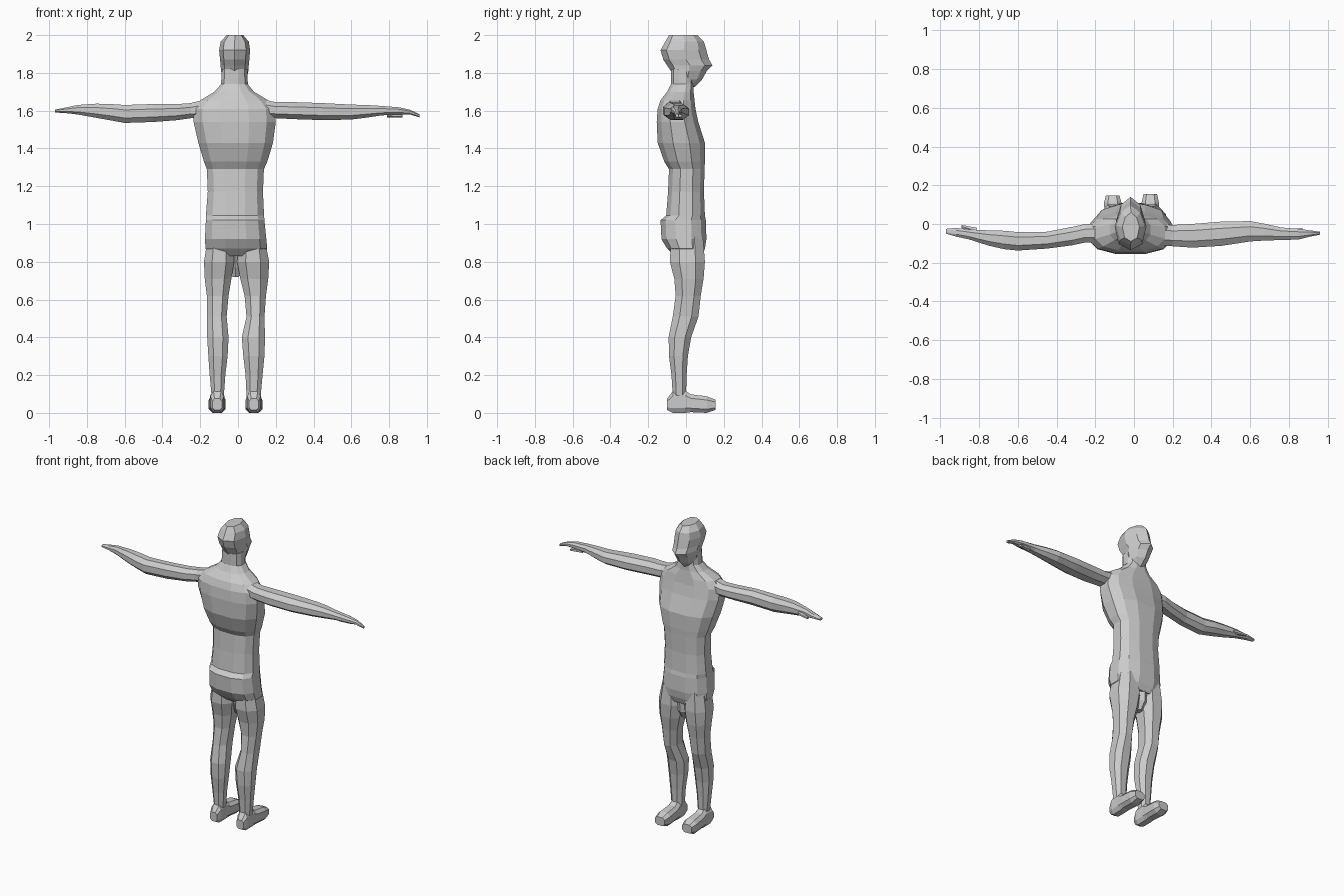
import bpy, bmesh, math

grey = bpy.data.materials.new("plain grey")
grey.diffuse_color = (0.6, 0.6, 0.6, 1)


def power(v, p):
    return math.copysign(abs(v) ** (2 / p), v)


def loft(name, axis, rings, n=10, p=2.5, p_front=None, offset=0.5):
    """Skin rings (t, a0, a1, b0, b1) placed along an axis, capped at both ends."""
    bm = bmesh.new()
    shape = []
    for i in range(n):
        ang = 2 * math.pi * (i + offset) / n
        c, s = math.cos(ang), math.sin(ang)
        q = p_front if (p_front and s > 0) else p
        shape.append((power(c, q), power(s, q)))
    mx = max(abs(u) for u, v in shape)
    my = max(abs(v) for u, v in shape)
    loops = []
    for t, a0, a1, b0, b1 in rings:
        loop = []
        for u, v in shape:
            a = (a0 + a1) / 2 + u / mx * (a1 - a0) / 2
            b = (b0 + b1) / 2 + v / my * (b1 - b0) / 2
            co = {"x": (t, a, b), "y": (a, t, b), "z": (a, b, t)}[axis]
            loop.append(bm.verts.new(co))
        loops.append(loop)
    for l0, l1 in zip(loops, loops[1:]):
        for i in range(n):
            j = (i + 1) % n
            bm.faces.new((l0[i], l0[j], l1[j], l1[i]))
    bm.faces.new(loops[0])
    bm.faces.new(loops[-1])
    bmesh.ops.recalc_face_normals(bm, faces=bm.faces)
    me = bpy.data.meshes.new(name)
    bm.to_mesh(me)
    bm.free()
    me.materials.append(grey)
    ob = bpy.data.objects.new(name, me)
    bpy.context.collection.objects.link(ob)
    return ob


# torso, from hips up through the shoulders to the neck
loft("torso", "z", [
    (0.83, -0.14, 0.12, -0.06, 0.085),
    (0.87, -0.172, 0.155, -0.10, 0.10),
    (0.92, -0.175, 0.15, -0.13, 0.108),
    (1.02, -0.17, 0.14, -0.135, 0.105),
    (1.045, -0.17, 0.138, -0.105, 0.10),
    (1.17, -0.16, 0.132, -0.095, 0.095),
    (1.29, -0.165, 0.137, -0.09, 0.098),
    (1.33, -0.18, 0.155, -0.115, 0.10),
    (1.43, -0.21, 0.185, -0.15, 0.10),
    (1.54, -0.235, 0.20, -0.155, 0.065),
    (1.61, -0.235, 0.195, -0.15, 0.05),
    (1.655, -0.20, 0.16, -0.135, 0.045),
    (1.70, -0.125, 0.085, -0.10, 0.04),
    (1.74, -0.09, 0.052, -0.08, 0.04),
    (1.82, -0.085, 0.05, -0.08, 0.04)], n=12)

# head with a pointed face ridge
loft("head", "z", [
    (1.725, -0.055, 0.02, -0.05, 0.045),
    (1.765, -0.08, 0.045, -0.07, 0.085),
    (1.81, -0.09, 0.055, -0.08, 0.11),
    (1.84, -0.092, 0.057, -0.10, 0.14),
    (1.87, -0.095, 0.06, -0.12, 0.122),
    (1.92, -0.10, 0.064, -0.135, 0.108),
    (1.965, -0.092, 0.057, -0.11, 0.095),
    (2.0, -0.06, 0.028, -0.09, 0.06)], n=8, p=2.3, p_front=1.7, offset=0)

# legs: inner and outer outlines differ a little on each side
leg_depth = [(0.93, -0.08, 0.09), (0.80, -0.085, 0.10), (0.71, -0.062, 0.093),
             (0.62, -0.055, 0.078), (0.51, -0.07, 0.066), (0.40, -0.092, 0.027),
             (0.30, -0.09, 0.01), (0.20, -0.077, 0.003), (0.09, -0.07, 0.0)]
left_x = [(-0.16, -0.03), (-0.18, -0.02), (-0.176, -0.035), (-0.165, -0.05),
          (-0.163, -0.06), (-0.163, -0.05), (-0.157, -0.055), (-0.15, -0.067),
          (-0.14, -0.075)]
right_x = [(0.01, 0.14), (-0.005, 0.165), (0.012, 0.16), (0.035, 0.148),
           (0.045, 0.14), (0.02, 0.143), (0.028, 0.14), (0.04, 0.13),
           (0.045, 0.12)]
for side, widths in (("left", left_x), ("right", right_x)):
    loft(side + "_leg", "z", [(z, x0, x1, y0, y1) for (z, y0, y1), (x0, x1)
                              in zip(leg_depth, widths)], n=8, p=2.3)

# small groin bridge between the thighs
loft("groin", "z", [(0.72, -0.03, 0.005, 0.0, 0.05), (0.77, -0.05, 0.02, -0.02, 0.085),
                    (0.88, -0.06, 0.03, -0.03, 0.09)], n=6)

# feet, heel to toe
for side, cx, toe in (("left", -0.11, 0.147), ("right", 0.084, 0.155)):
    loft(side + "_foot", "y", [
        (-0.10, cx - 0.025, cx + 0.025, 0.015, 0.075),
        (-0.07, cx - 0.036, cx + 0.036, 0.0, 0.115),
        (-0.005, cx - 0.037, cx + 0.037, 0.0, 0.118),
        (0.025, cx - 0.04, cx + 0.04, 0.004, 0.098),
        (0.11, cx - 0.045, cx + 0.045, 0.0, 0.088),
        (toe, cx - 0.035, cx + 0.035, 0.015, 0.07)], n=8, p=3)

# arms stretched sideways, shoulder to fingertips
loft("left_arm", "x", [
    (-0.15, -0.10, 0.0, 1.56, 1.665),
    (-0.25, -0.095, 0.0, 1.56, 1.64),
    (-0.32, -0.11, -0.015, 1.55, 1.635),
    (-0.45, -0.127, -0.04, 1.54, 1.635),
    (-0.60, -0.137, -0.042, 1.535, 1.63),
    (-0.67, -0.13, -0.035, 1.548, 1.635),
    (-0.75, -0.112, -0.033, 1.562, 1.637),
    (-0.85, -0.08, -0.028, 1.58, 1.63),
    (-0.92, -0.065, -0.02, 1.588, 1.615),
    (-0.97, -0.05, -0.025, 1.59, 1.605)], n=8, p=2.2)
loft("right_arm", "x", [
    (0.11, -0.11, 0.0, 1.56, 1.665),
    (0.20, -0.115, -0.005, 1.56, 1.645),
    (0.30, -0.122, 0.0, 1.555, 1.645),
    (0.45, -0.113, 0.012, 1.55, 1.64),
    (0.60, -0.09, 0.015, 1.553, 1.632),
    (0.68, -0.085, 0.0, 1.563, 1.63),
    (0.76, -0.083, -0.018, 1.575, 1.625),
    (0.85, -0.08, -0.025, 1.58, 1.618),
    (0.91, -0.065, -0.033, 1.58, 1.605),
    (0.96, -0.055, -0.04, 1.565, 1.582)], n=8, p=2.2)

# thumbs
loft("left_thumb", "x", [(-0.81, -0.055, -0.02, 1.585, 1.61),
                         (-0.89, -0.02, -0.005, 1.585, 1.6)], n=6)
loft("right_thumb", "x", [(0.79, -0.06, -0.03, 1.565, 1.595),
                          (0.87, -0.045, -0.02, 1.565, 1.58)], n=6)
